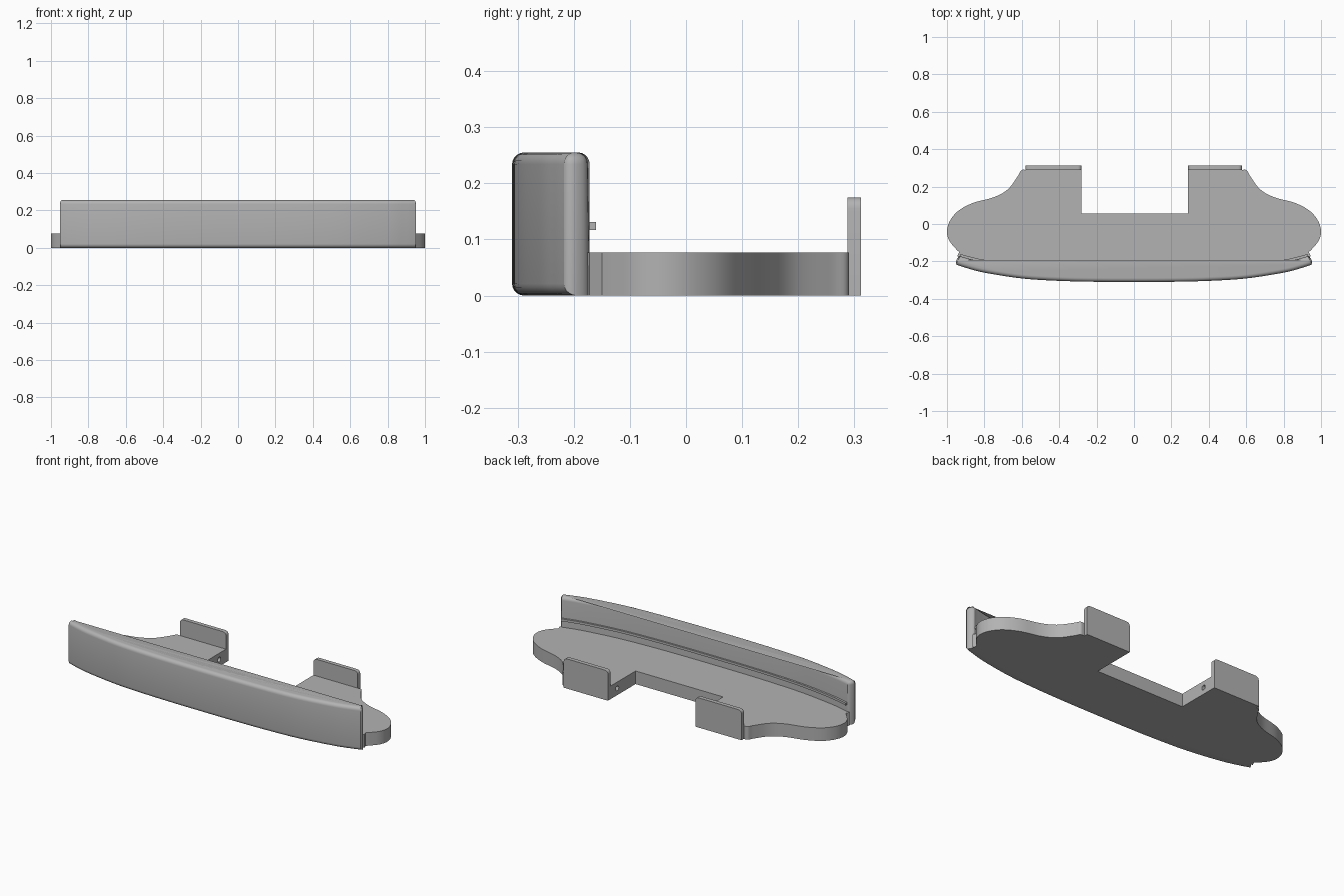
import bpy, bmesh, math
from mathutils import Vector

if "Cube" in bpy.data.objects:
    bpy.data.objects.remove(bpy.data.objects["Cube"])

grey = bpy.data.materials.new("plain grey")
grey.diffuse_color = (0.45, 0.45, 0.45, 1)
grey.use_nodes = True
grey.node_tree.nodes["Principled BSDF"].inputs["Base Color"].default_value = grey.diffuse_color


def smooth_path(pts, n=6):
    """Catmull-Rom curve through 2D points."""
    p = [Vector(q) for q in pts]
    p = [2 * p[0] - p[1]] + p + [2 * p[-1] - p[-2]]
    out = []
    for i in range(1, len(p) - 2):
        a, b, c, d = p[i - 1:i + 3]
        for k in range(n):
            t = k / n
            out.append(0.5 * (2 * b + (c - a) * t + (2 * a - 5 * b + 4 * c - d) * t * t
                              + (3 * b - a - 3 * c + d) * t ** 3))
    return [tuple(v) for v in out] + [tuple(pts[-1])]


def flip(pts):
    return [(-x, y) for x, y in reversed(pts)]


def prism(name, outline, z0, z1, bevel_rule=None, width=0.02, segs=5):
    bm = bmesh.new()
    face = bm.faces.new([bm.verts.new((x, y, z0)) for x, y in outline])
    res = bmesh.ops.extrude_face_region(bm, geom=[face])
    for v in res["geom"]:
        if isinstance(v, bmesh.types.BMVert):
            v.co.z = z1
    bmesh.ops.recalc_face_normals(bm, faces=bm.faces[:])
    if bevel_rule:
        edges = [e for e in bm.edges if e.calc_face_angle(0) > 0.6 and bevel_rule(e)]
        bmesh.ops.bevel(bm, geom=edges, offset=width, segments=segs, profile=0.5,
                        affect='EDGES', clamp_overlap=False)
    me = bpy.data.meshes.new(name)
    bm.to_mesh(me)
    bm.free()
    ob = bpy.data.objects.new(name, me)
    bpy.context.collection.objects.link(ob)
    me.materials.append(grey)
    return ob


def shade(ob):
    bpy.ops.object.select_all(action='DESELECT')
    ob.select_set(True)
    bpy.context.view_layer.objects.active = ob
    bpy.ops.object.shade_smooth_by_angle(angle=math.radians(30))


# front and back curves of the bumper wall (right half, from the middle outwards)
front = smooth_path([(0, -.31), (.2, -.309), (.4, -.304), (.6, -.291), (.8, -.26), (.9, -.234), (.96, -.214)])
back = smooth_path([(0, -.248), (.2, -.247), (.4, -.242), (.6, -.23), (.8, -.203), (.9, -.181), (.937, -.17)])
front_full = flip(front)[:-1] + front
back_full = flip(back)[:-1] + back

# bumper wall: every edge rounded except the bottom back one
def wall_edges(e):
    mid = (e.verts[0].co + e.verts[1].co) / 2
    if mid.z > 0.01:
        return True
    near_front = min((mid.x - x) ** 2 + (mid.y - y) ** 2 for x, y in front_full)
    near_back = min((mid.x - x) ** 2 + (mid.y - y) ** 2 for x, y in back_full)
    return near_front < near_back
wall = prism("bumper_wall", front_full + back_full[::-1], 0, 0.255, wall_edges, 0.021)

# thin ridge along the back of the wall
ridge = prism("wall_ridge", [(x * .99, y - .02) for x, y in back_full]
              + [(x * .99, y + .01) for x, y in back_full[::-1]], 0.117, 0.131)

# base plate with the wavy ends and the rear notch
side = smooth_path([(.578, .29), (.603, .287), (.622, .255), (.675, .185), (.75, .143), (.86, .113),
                    (.94, .07), (.985, .015), (1, -.04), (.988, -.088), (.955, -.13), (.935, -.15)])
front_edge = [(x * .955, y + .032) for x, y in front_full]
outline = ([(.29, .055), (.29, .29)] + side + [(.945, -.172)] + front_edge[::-1]
           + [(-.945, -.172)] + flip(side) + [(-.28, .29), (-.28, .055)])
plate = prism("base_plate", outline, 0, 0.077)

# pin holes in the notch walls
bpy.ops.mesh.primitive_cylinder_add(vertices=24, radius=0.014, depth=0.8,
                                    location=(0, .225, .04), rotation=(0, math.pi / 2, 0))
cutter = bpy.context.object
cutter.name = "hole_cutter"
cutter.hide_render = True
cutter.hide_set(True)
cut = plate.modifiers.new("holes", 'BOOLEAN')
cut.operation = 'DIFFERENCE'
cut.solver = 'EXACT'
cut.object = cutter

# upright rear tabs with rounded top corners
def tab_edges(e):
    a, b = e.verts[0].co, e.verts[1].co
    return min(a.z, b.z) > 0.1 and abs(a.x - b.x) < 1e-4
tabs = []
for name, x0, x1 in (("left_tab", -.58, -.28), ("right_tab", .29, .578)):
    tabs.append(prism(name, [(x0, .288), (x1, .288), (x1, .312), (x0, .312)], 0, 0.175, tab_edges, 0.02))

for ob in [wall, ridge, plate] + tabs:
    shade(ob)
